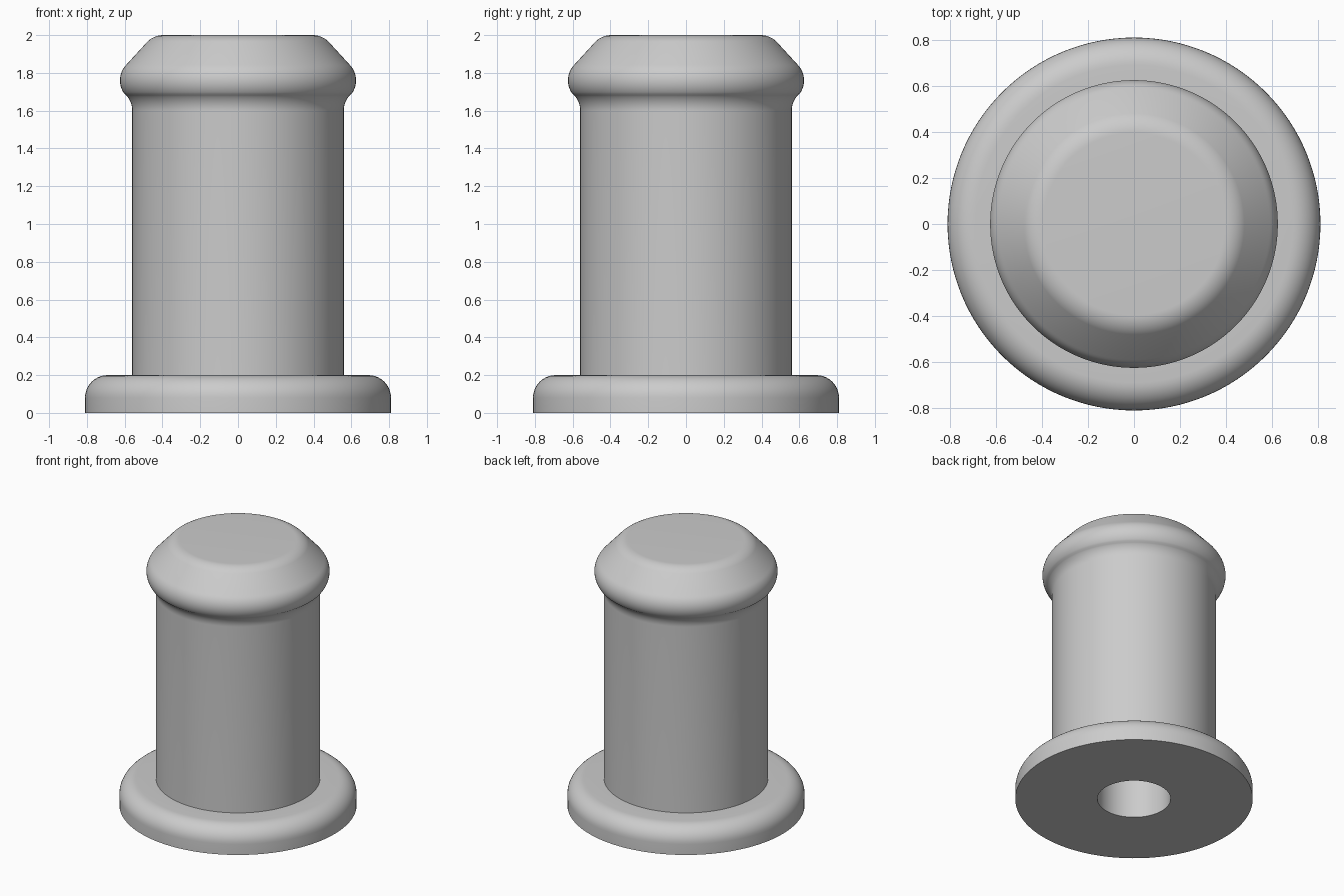
import bpy
import bmesh
from math import cos, sin, radians, tau

if "Cube" in bpy.data.objects:
    bpy.data.objects.remove(bpy.data.objects["Cube"], do_unlink=True)

SEGMENTS = 128
FILLET = 0.12

grey = bpy.data.materials.new("light_grey")
grey.use_nodes = True
grey.diffuse_color = (0.6, 0.6, 0.6, 1)
grey.node_tree.nodes["Principled BSDF"].inputs["Base Color"].default_value = (0.6, 0.6, 0.6, 1)


def arc(r, z, start, end, steps=10):
    """Profile points on a fillet centred at radius r, height z."""
    angles = [radians(start + (end - start) * i / steps) for i in range(steps + 1)]
    return [(r + FILLET * cos(a), z + FILLET * sin(a)) for a in angles]


def lathe(name, profile):
    """Revolve a profile around z; points at radius zero become poles."""
    bm = bmesh.new()
    verts = [bm.verts.new((r, 0, z)) for r, z in profile]
    edges = [bm.edges.new(pair) for pair in zip(verts, verts[1:])]
    bmesh.ops.spin(bm, geom=verts + edges, cent=(0, 0, 0), axis=(0, 0, 1),
                   angle=tau, steps=SEGMENTS, use_duplicate=False)
    bmesh.ops.remove_doubles(bm, verts=bm.verts, dist=1e-5)
    bmesh.ops.recalc_face_normals(bm, faces=bm.faces)
    mesh = bpy.data.meshes.new(name)
    bm.to_mesh(mesh)
    bm.free()
    mesh.materials.append(grey)
    obj = bpy.data.objects.new(name, mesh)
    bpy.context.collection.objects.link(obj)
    bpy.ops.object.select_all(action="DESELECT")
    obj.select_set(True)
    bpy.context.view_layer.objects.active = obj
    bpy.ops.object.shade_smooth_by_angle(angle=radians(30))
    return obj


# Blind hole up the middle, open at the underside
bore = [(0, 1.3), (0.25, 1.3), (0.25, 0)]
# Round flange with a filleted upper rim
flange = [(0.81, 0)] + arc(0.69, 0.08, 0, 90)
# Straight shaft flaring out into the head
shaft = [(0.56, 0.2)] + arc(0.68, 1.6, 180, 138)
# Rounded bulge, conical shoulder and softened flat top
head = arc(0.505, 1.76, -42, 45, 16)[1:] + arc(0.395, 1.88, 45, 90) + [(0, 2)]

lathe("flanged_post", bore + flange + shaft + head)
